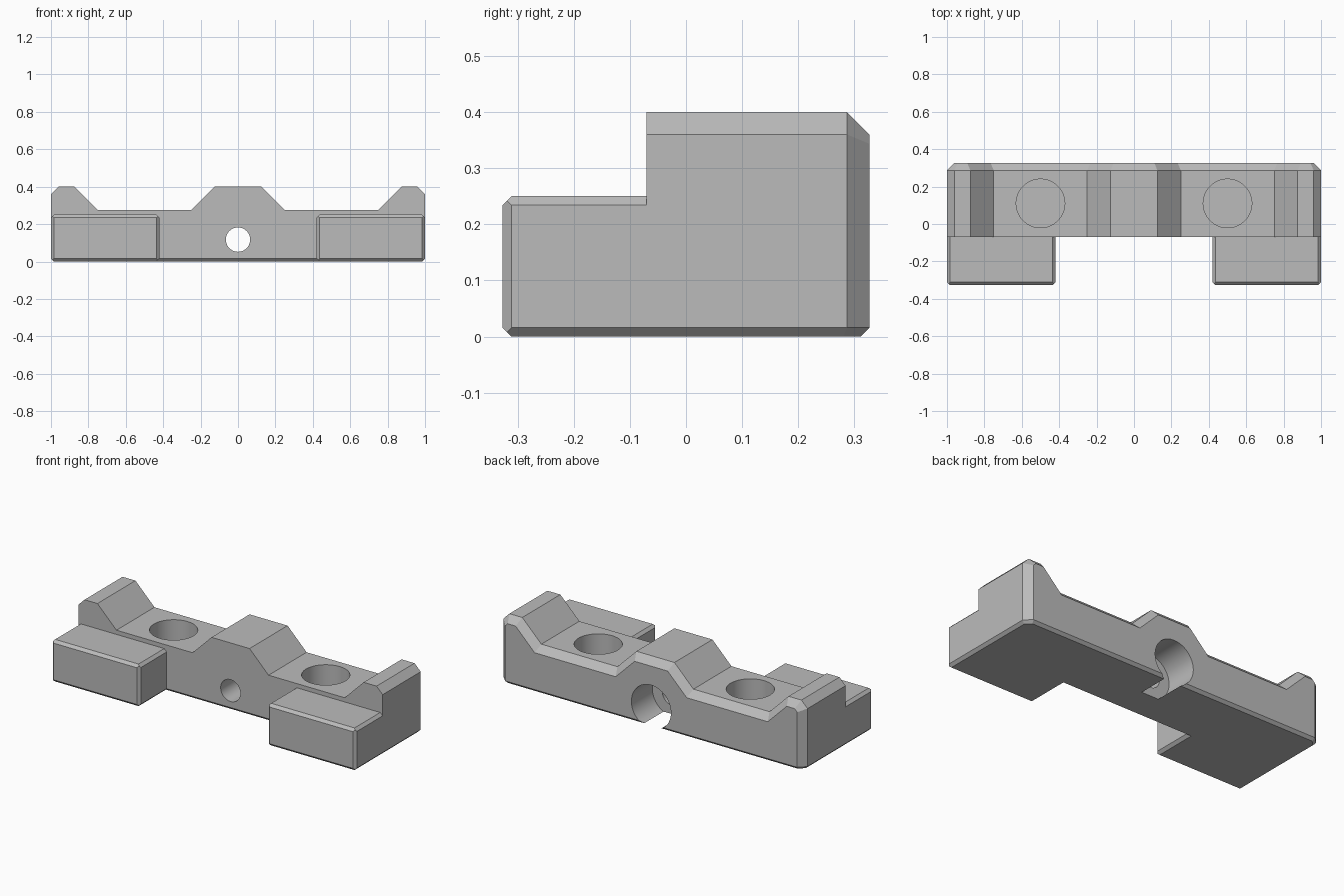
import bpy, bmesh
from math import radians
from mathutils import Vector, Matrix

if "Cube" in bpy.data.objects:
    bpy.data.objects.remove(bpy.data.objects["Cube"], do_unlink=True)

BACK, FACE, FRONT = 0.327, -0.07, -0.327
BIG, SMALL = 0.04, 0.016

grey = bpy.data.materials.new("plain grey")
grey.use_nodes = True
grey.diffuse_color = (0.5, 0.5, 0.5, 1)
grey.node_tree.nodes["Principled BSDF"].inputs["Base Color"].default_value = (0.5, 0.5, 0.5, 1)


def make_object(name, bm, cutter=False):
    bmesh.ops.recalc_face_normals(bm, faces=bm.faces[:])
    mesh = bpy.data.meshes.new(name)
    bm.to_mesh(mesh)
    bm.free()
    mesh.materials.append(grey)
    obj = bpy.data.objects.new(name, mesh)
    bpy.context.collection.objects.link(obj)
    obj.hide_render = cutter
    return obj


def slice_edge(bm, corner, direction, size):
    """Cut a 45 degree chamfer off the edge through corner."""
    normal = Vector(direction).normalized()
    point = Vector(corner) - normal * size * 0.5 ** 0.5
    cut = bmesh.ops.bisect_plane(bm, geom=bm.verts[:] + bm.edges[:] + bm.faces[:],
                                 plane_co=point, plane_no=normal, clear_outer=True)
    edges = [g for g in cut["geom_cut"] if isinstance(g, bmesh.types.BMEdge)]
    bmesh.ops.edgeloop_fill(bm, edges=edges)


def inset_profile(points, dist):
    """Mitred inward offset of a clockwise outline; its base stays on z = 0."""
    result = []
    for i, p in enumerate(points):
        a = (p - points[i - 1]).normalized()
        b = (points[(i + 1) % len(points)] - p).normalized()
        na, nb = Vector((-a.y, a.x)), Vector((-b.y, b.x))
        q = p - (na + nb) * dist / (1 + na.dot(nb))
        result.append(Vector((q.x, 0 if p.y == 0 else q.y)))
    return result


# Main bar: stepped outline lofted from front to the chamfered back
half = [(0.125, 0.4), (0.25, 0.275), (0.75, 0.275), (0.875, 0.4),
        (0.96, 0.4), (1, 0.36), (1, 0)]
outline = [Vector((-x, z)) for x, z in reversed(half)] + [Vector(p) for p in half]
bm = bmesh.new()
sections = [(FACE, outline), (BACK - BIG, outline), (BACK, inset_profile(outline, BIG))]
rings = [[bm.verts.new((p.x, y, p.y)) for p in pts] for y, pts in sections]
for r, s in zip(rings, rings[1:]):
    for i in range(len(r)):
        bm.faces.new((r[i - 1], r[i], s[i], s[i - 1]))
bm.faces.new(rings[0])
bm.faces.new(rings[-1])
bmesh.ops.recalc_face_normals(bm, faces=bm.faces[:])

# Chamfers around the base of the bar
slice_edge(bm, (0, FACE, 0), (0, -1, -1), SMALL)
slice_edge(bm, (0, BACK, 0), (0, 1, -1), SMALL)
for side in (-1, 1):
    slice_edge(bm, (side, 0, 0), (side, 0, -1), SMALL)
    slice_edge(bm, (side * (1 - BIG / 2), BACK - BIG / 2, 0),
               (side, 1, -(2 ** 0.5)), SMALL)
bar = make_object("mounting_bar", bm)


def front_block(name, side):
    x0, x1, y1, top = 0.42, 1.0, -0.04, 0.25
    bm = bmesh.new()
    bmesh.ops.create_cube(bm, size=1)
    bmesh.ops.scale(bm, verts=bm.verts, vec=(x1 - x0, y1 - FRONT, top))
    bmesh.ops.translate(bm, verts=bm.verts,
                        vec=(side * (x0 + x1) / 2, (y1 + FRONT) / 2, top / 2))
    for z, up in ((0, -1), (top, 1)):
        slice_edge(bm, (0, FRONT, z), (0, -1, up), SMALL)
        for x, out in ((x0, -1), (x1, 1)):
            slice_edge(bm, (side * x, 0, z), (side * out, 0, up), SMALL)
    for x, out in ((x0, -1), (x1, 1)):
        slice_edge(bm, (side * x, FRONT, 0), (side * out, -1, 0), SMALL)
    return make_object(name, bm, cutter=True)


def cylinder(name, radius, start, end):
    start, end = Vector(start), Vector(end)
    axis = end - start
    bm = bmesh.new()
    turn = Vector((0, 0, 1)).rotation_difference(axis).to_matrix().to_4x4()
    bmesh.ops.create_cone(bm, cap_ends=True, segments=64, radius1=radius, radius2=radius,
                          depth=axis.length,
                          matrix=Matrix.Translation((start + end) / 2) @ turn)
    return make_object(name, bm, cutter=True)


# Front blocks, round pockets, screw hole and its counterbore
tools = []
for label, side in (("left", 1), ("right", -1)):
    tools.append((front_block(label + "_front_block", side), 'UNION'))
    tools.append((cylinder(label + "_pocket_cutter", 0.13, (side * 0.5, 0.11, 0.075),
                           (side * 0.5, 0.11, 0.5)), 'DIFFERENCE'))
tools.append((cylinder("screw_hole_cutter", 0.065, (0, -0.2, 0.117), (0, 0.5, 0.117)),
              'DIFFERENCE'))
tools.append((cylinder("counterbore_cutter", 0.13, (0, 0.13, 0.117), (0, 0.5, 0.117)),
              'DIFFERENCE'))

bpy.ops.object.select_all(action='DESELECT')
bpy.context.view_layer.objects.active = bar
bar.select_set(True)
for tool, operation in tools:
    mod = bar.modifiers.new(tool.name, 'BOOLEAN')
    mod.operation, mod.object, mod.solver = operation, tool, 'EXACT'
    bpy.ops.object.modifier_apply(modifier=mod.name)
for tool, _ in tools:
    bpy.data.objects.remove(tool, do_unlink=True)

bpy.ops.object.shade_smooth_by_angle(angle=radians(20))
